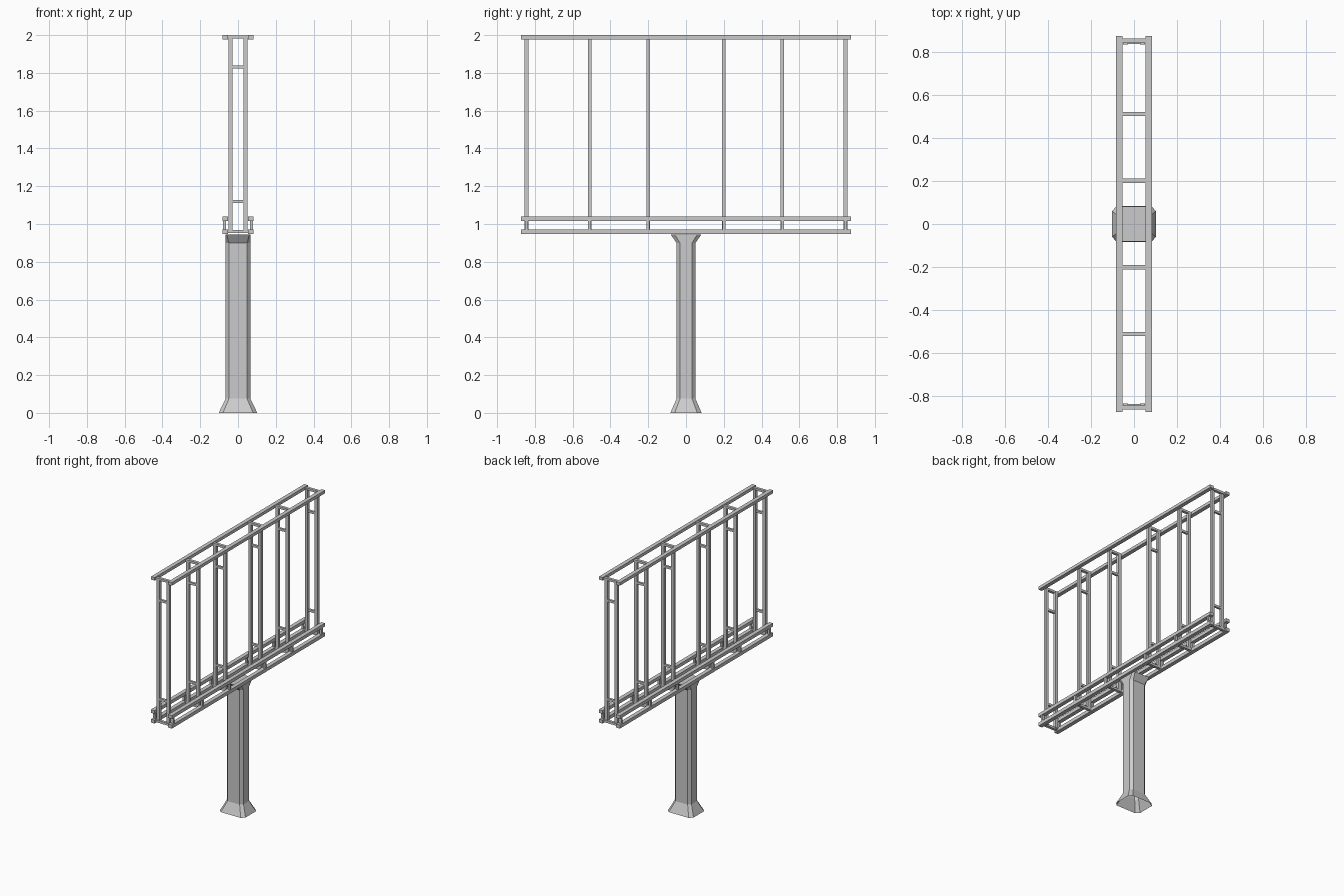
import bpy, bmesh
from mathutils import Vector

if "Cube" in bpy.data.objects:
    bpy.data.objects.remove(bpy.data.objects["Cube"])


def box(name, x, y, z):
    """Axis-aligned bar from (min, max) ranges."""
    bm = bmesh.new()
    bmesh.ops.create_cube(bm, size=1)
    lo, hi = Vector((x[0], y[0], z[0])), Vector((x[1], y[1], z[1]))
    for v in bm.verts:
        v.co = (lo + hi) / 2 + v.co * (hi - lo)
    return finish(name, bm)


def finish(name, bm):
    bmesh.ops.recalc_face_normals(bm, faces=bm.faces[:])
    mesh = bpy.data.meshes.new(name)
    bm.to_mesh(mesh)
    bm.free()
    obj = bpy.data.objects.new(name, mesh)
    bpy.context.collection.objects.link(obj)
    return obj


def octagon(x, y, cx, cy):
    """Chamfered rectangle: half sizes x, y and where the flats end cx, cy."""
    return [(x, -cy), (x, cy), (cx, y), (-cx, y),
            (-x, cy), (-x, -cy), (-cx, -y), (cx, -y)]


# Post: chamfered column, flared foot (open underneath) and flared capped head
bm = bmesh.new()
sections = [(0.0, 0.102, 0.083, 0.08, 0.06),
            (0.075, 0.066, 0.05, 0.048, 0.032),
            (0.90, 0.066, 0.05, 0.048, 0.032),
            (0.945, 0.066, 0.082, 0.06, 0.06)]
rings = [[bm.verts.new((px, py, z)) for px, py in octagon(*dims)]
         for z, *dims in sections]
for a, b in zip(rings, rings[1:]):
    for i in range(8):
        j = (i + 1) % 8
        bm.faces.new((a[i], a[j], b[j], b[i]))
bm.faces.new(rings[-1])
finish("post", bm)

# Long horizontal rails on both sides
for label, z0, z1 in (("bottom", 0.947, 0.972), ("middle", 1.017, 1.041), ("top", 1.978, 2.0)):
    for side, x in (("left", (-0.083, -0.054)), ("right", (0.054, 0.083))):
        box(f"{label}_rail_{side}", x, (-0.873, 0.873), (z0, z1))

# Ladder frames repeated along the rails
for yc in (-0.844, -0.51, -0.2, 0.2, 0.51, 0.844):
    y = (yc - 0.01, yc + 0.01)
    for side, x, xs in (("left", (-0.051, -0.028), (-0.08, -0.064)),
                        ("right", (0.028, 0.051), (0.064, 0.08))):
        box(f"upright_{side}", x, y, (0.962, 1.987))
        box(f"rail_strut_{side}", xs, (yc - 0.008, yc + 0.008), (0.965, 1.025))
    # Bars joining the two rails, set slightly outward at the ends
    s = 0.006 if yc > 0.8 else -0.006 if yc < -0.8 else 0.0
    yb = (y[0] + s, y[1] + s)
    box("top_crossbar", (-0.06, 0.06), yb, (1.981, 1.997))
    box("bottom_crossbar", (-0.06, 0.06), yb, (0.953, 0.969))
    # Short rungs between the uprights
    for z in (1.119, 1.832):
        box("rung", (-0.032, 0.032), (yc - 0.008, yc + 0.008), (z - 0.008, z + 0.008))
